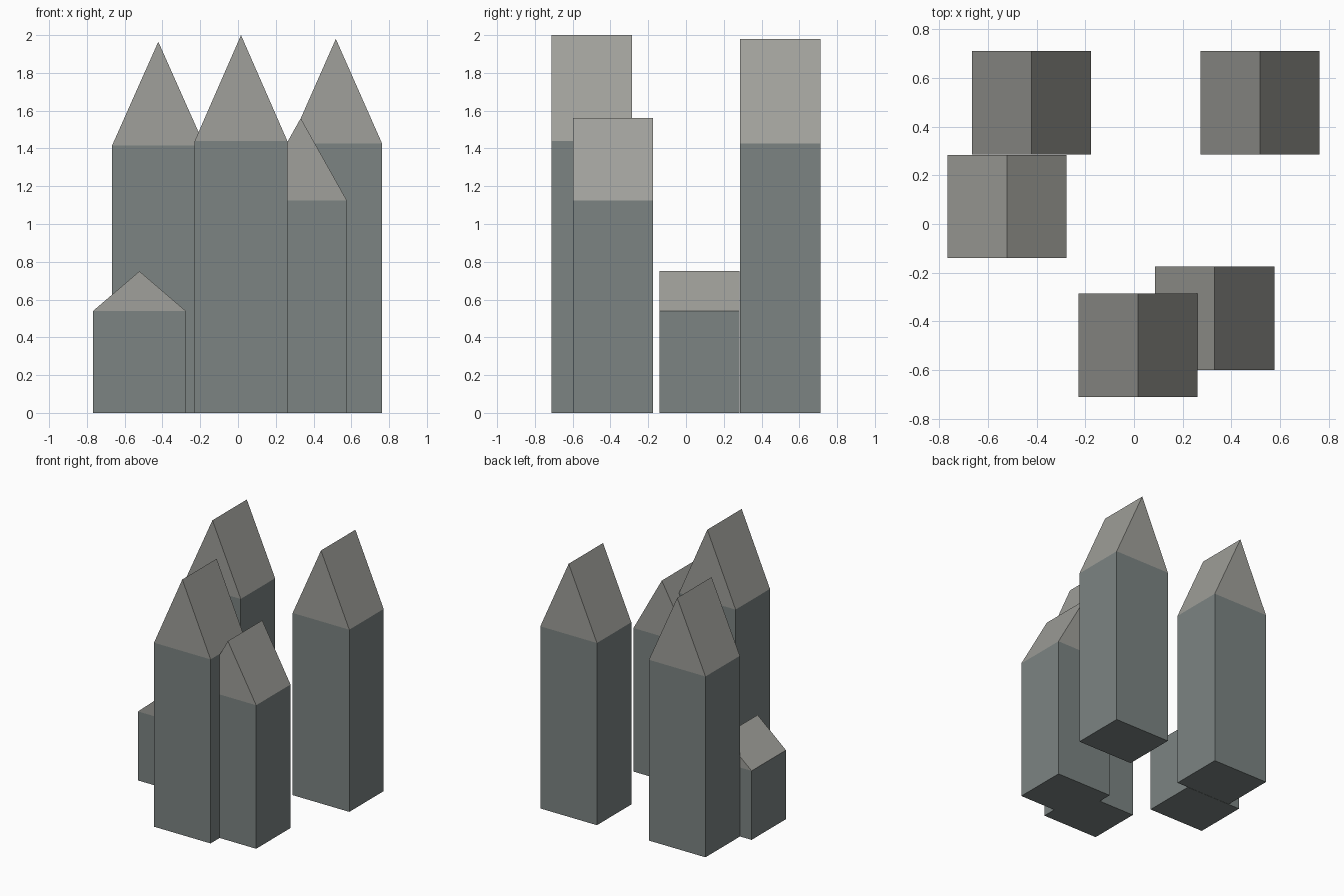
import bpy
import bmesh

if "Cube" in bpy.data.objects:
    bpy.data.objects.remove(bpy.data.objects["Cube"])

WIDTH, DEPTH = 0.49, 0.425
EAVES = 0.72  # wall height as a share of the total height


def material(name, color):
    mat = bpy.data.materials.new(name)
    mat.diffuse_color = (*color, 1)
    mat.use_nodes = True
    mat.node_tree.nodes["Principled BSDF"].inputs["Base Color"].default_value = mat.diffuse_color
    return mat


wall_mat = material("wall_grey", (0.20, 0.23, 0.225))
roof_mat = material("roof_grey", (0.35, 0.35, 0.325))


def prism(name, profile, location, mat):
    """Extrude an x-z profile along y, centred on the location."""
    bm = bmesh.new()
    face = bm.faces.new([bm.verts.new((x, -DEPTH / 2, z)) for x, z in profile])
    result = bmesh.ops.extrude_face_region(bm, geom=[face], use_keep_orig=True)
    moved = [v for v in result["geom"] if isinstance(v, bmesh.types.BMVert)]
    bmesh.ops.translate(bm, verts=moved, vec=(0, DEPTH, 0))
    bmesh.ops.recalc_face_normals(bm, faces=bm.faces)
    mesh = bpy.data.meshes.new(name)
    bm.to_mesh(mesh)
    bm.free()
    mesh.materials.append(mat)
    obj = bpy.data.objects.new(name, mesh)
    obj.location = location
    bpy.context.collection.objects.link(obj)


def house(name, x, y, height):
    w, eaves = WIDTH / 2, height * EAVES
    # Rectangular body
    prism(name + "_walls", [(-w, 0), (w, 0), (w, eaves), (-w, eaves)],
          (x, y, 0), wall_mat)
    # Gabled roof with its ridge along y
    prism(name + "_roof", [(-w, 0), (w, 0), (0, height - eaves)],
          (x, y, eaves), roof_mat)


# Cluster of houses: centre x, centre y, ridge height
house("back_left_house", -0.422, 0.499, 1.965)
house("left_low_house", -0.522, 0.072, 0.75)
house("front_house", 0.016, -0.499, 2.0)
house("front_right_house", 0.332, -0.387, 1.56)
house("back_right_house", 0.518, 0.499, 1.98)
